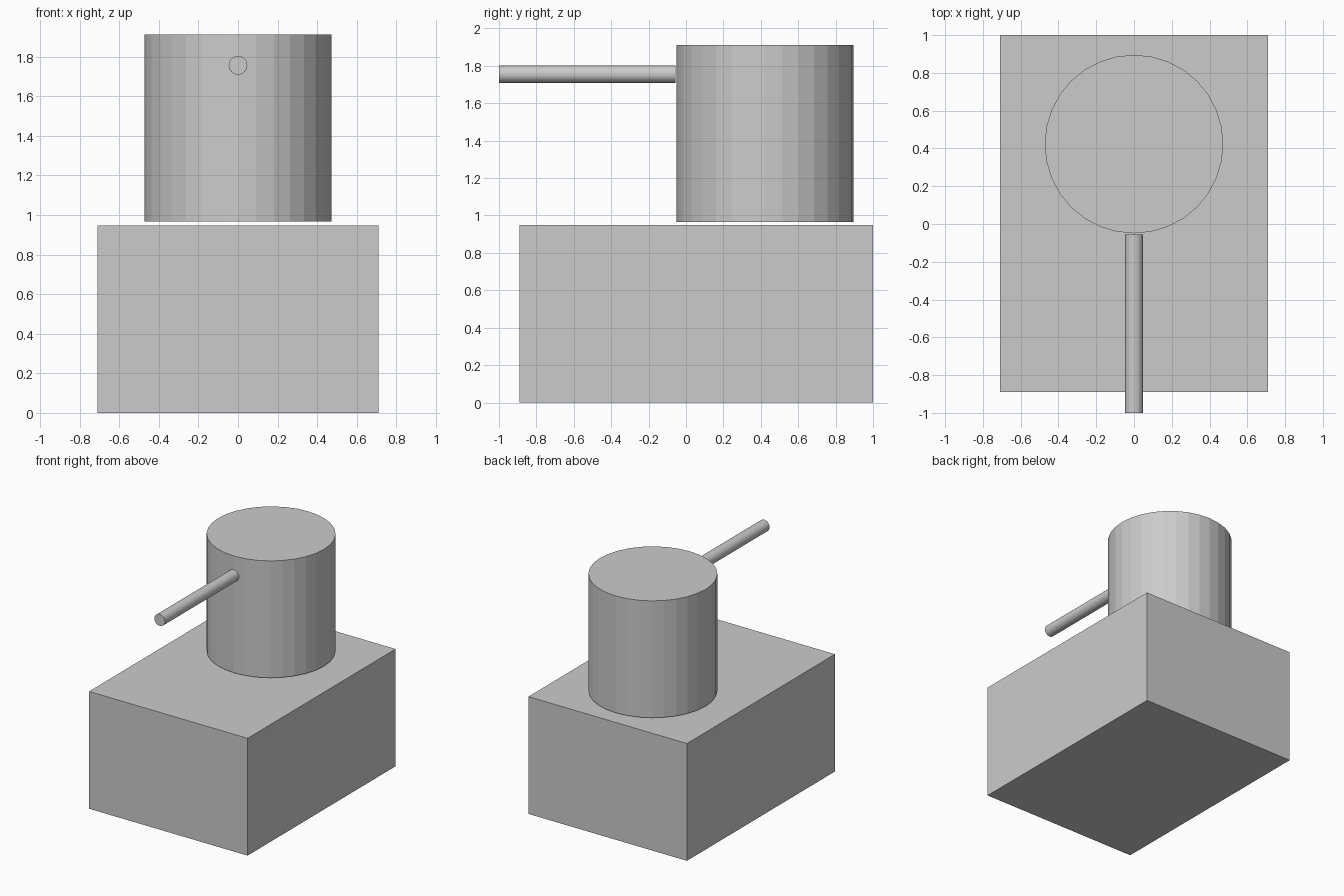
import bpy
from math import radians

if "Cube" in bpy.data.objects:
    bpy.data.objects.remove(bpy.data.objects["Cube"])

U = 0.945  # common module: box length half, drum height, rod length


def cylinder(name, radius, length, location, rotation=(0, 0, 0)):
    bpy.ops.mesh.primitive_cylinder_add(vertices=32, radius=radius, depth=length,
                                        location=location, rotation=rotation)
    bpy.context.object.name = name


# Base block
bpy.ops.mesh.primitive_cube_add(size=1, location=(0, 0.055, 0.474))
base = bpy.context.object
base.name = "base_block"
base.scale = (1.5 * U, 2 * U, 0.948)
bpy.ops.object.transform_apply(location=False, rotation=False, scale=True)

# Upright drum, hovering just above the block
cylinder("turret_drum", U / 2, U, (0, 0.423, 0.966 + U / 2))

# Thin rod pointing to the front
cylinder("barrel_rod", 0.047, U, (0, -1 + U / 2, 1.756), (radians(90), 0, 0))
